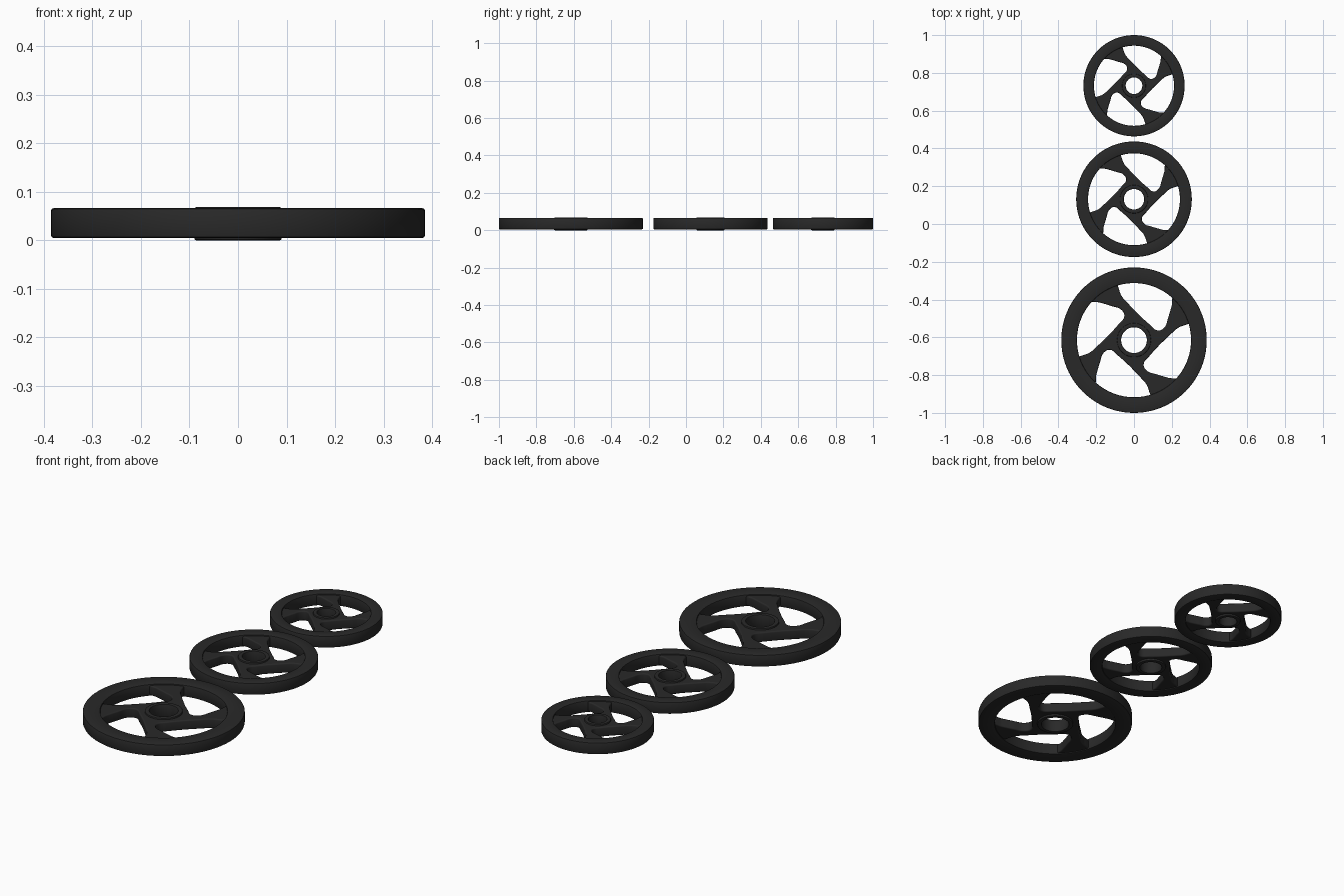
import bpy, bmesh, math
from mathutils import Vector, Matrix

if "Cube" in bpy.data.objects:
    bpy.data.objects.remove(bpy.data.objects["Cube"])

SEG = 96
mat = bpy.data.materials.new("dark_rubber")
mat.diffuse_color = (0.022, 0.022, 0.022, 1)
mat.use_nodes = True
mat.node_tree.nodes["Principled BSDF"].inputs["Base Color"].default_value = mat.diffuse_color


def finish(ob):
    ob.data.materials.clear()
    ob.data.materials.append(mat)
    bpy.ops.object.select_all(action='DESELECT')
    bpy.context.view_layer.objects.active = ob
    ob.select_set(True)
    bpy.ops.object.shade_smooth_by_angle(angle=math.radians(35))


def ring(name, y, r_in, r_out, z0, z1, bev):
    """Chamfered ring: closed profile revolved around z."""
    h = bev * 0.3
    prof = [(r_in + bev, z0), (r_out - bev, z0), (r_out - h, z0 + h), (r_out, z0 + bev),
            (r_out, z1 - bev), (r_out - h, z1 - h), (r_out - bev, z1), (r_in + bev, z1),
            (r_in + h, z1 - h), (r_in, z1 - bev), (r_in, z0 + bev), (r_in + h, z0 + h)]
    bm = bmesh.new()
    loops = []
    for i in range(SEG):
        a = 2 * math.pi * i / SEG
        loops.append([bm.verts.new((r * math.cos(a), r * math.sin(a), z)) for r, z in prof])
    n = len(prof)
    for i in range(SEG):
        a, b = loops[i], loops[(i + 1) % SEG]
        for j in range(n):
            k = (j + 1) % n
            bm.faces.new((a[j], b[j], b[k], a[k]))
    bmesh.ops.recalc_face_normals(bm, faces=bm.faces)
    me = bpy.data.meshes.new(name)
    bm.to_mesh(me)
    bm.free()
    ob = bpy.data.objects.new(name, me)
    ob.location.y = y
    bpy.context.collection.objects.link(ob)
    finish(ob)


# One quarter of the pinwheel outline, in units of the rim's inner radius
QUARTER = [(-0.32, 1.03), (-0.28, 0.94), (-0.22, 0.78), (-0.11, 0.65), (0.28, 0.27),
           (0.42, 0.17), (0.53, 0.22), (0.60, 0.40), (0.66, 0.60), (0.72, 0.80), (0.90, 0.60)]


def add_spline(cu, pts, res):
    sp = cu.splines.new('BEZIER')
    sp.bezier_points.add(len(pts) - 1)
    for bp, p in zip(sp.bezier_points, pts):
        bp.co = (p[0], p[1], 0)
        bp.handle_left_type = bp.handle_right_type = 'AUTO'
    sp.use_cyclic_u = True
    sp.resolution_u = res


def spokes(name, y, r_in, r_bore, z0, z1, bev):
    """Four swept spokes as one filled outline with a bore."""
    cu = bpy.data.curves.new(name + "_outline", 'CURVE')
    cu.dimensions = '2D'
    cu.fill_mode = 'BOTH'
    cu.extrude = (z1 - z0) / 2 - bev
    cu.bevel_depth = bev
    cu.bevel_resolution = 2
    cu.offset = -bev
    pts = []
    for q in range(4):
        rot = Matrix.Rotation(-math.pi / 2 * q, 2)
        pts += [rot @ Vector(p) * r_in for p in QUARTER]
    add_spline(cu, pts, 6)
    add_spline(cu, [(r_bore * math.cos(i * math.pi / 4), r_bore * math.sin(i * math.pi / 4))
                    for i in range(8)], 6)
    tmp = bpy.data.objects.new(name + "_curve", cu)
    bpy.context.collection.objects.link(tmp)
    bpy.context.view_layer.update()
    me = bpy.data.meshes.new_from_object(tmp.evaluated_get(bpy.context.evaluated_depsgraph_get()))
    bpy.data.objects.remove(tmp)
    ob = bpy.data.objects.new(name, me)
    ob.location = (0, y, (z0 + z1) / 2)
    bpy.context.collection.objects.link(ob)
    finish(ob)


# Wheels: name, centre y, outer radius, inner rim radius, hub radius, bore radius
for size, y, R, ri, hub, bore in [("large", -0.615, 0.385, 0.302, 0.090, 0.068),
                                  ("medium", 0.131, 0.306, 0.243, 0.075, 0.054),
                                  ("small", 0.732, 0.268, 0.212, 0.063, 0.044)]:
    ring(size + "_rim", y, ri, R, 0.005, 0.066, 0.005)
    ring(size + "_hub", y, bore, hub, 0.0, 0.068, 0.004)
    spokes(size + "_spokes", y, ri, (hub + bore) / 2, 0.010, 0.060, 0.006)
